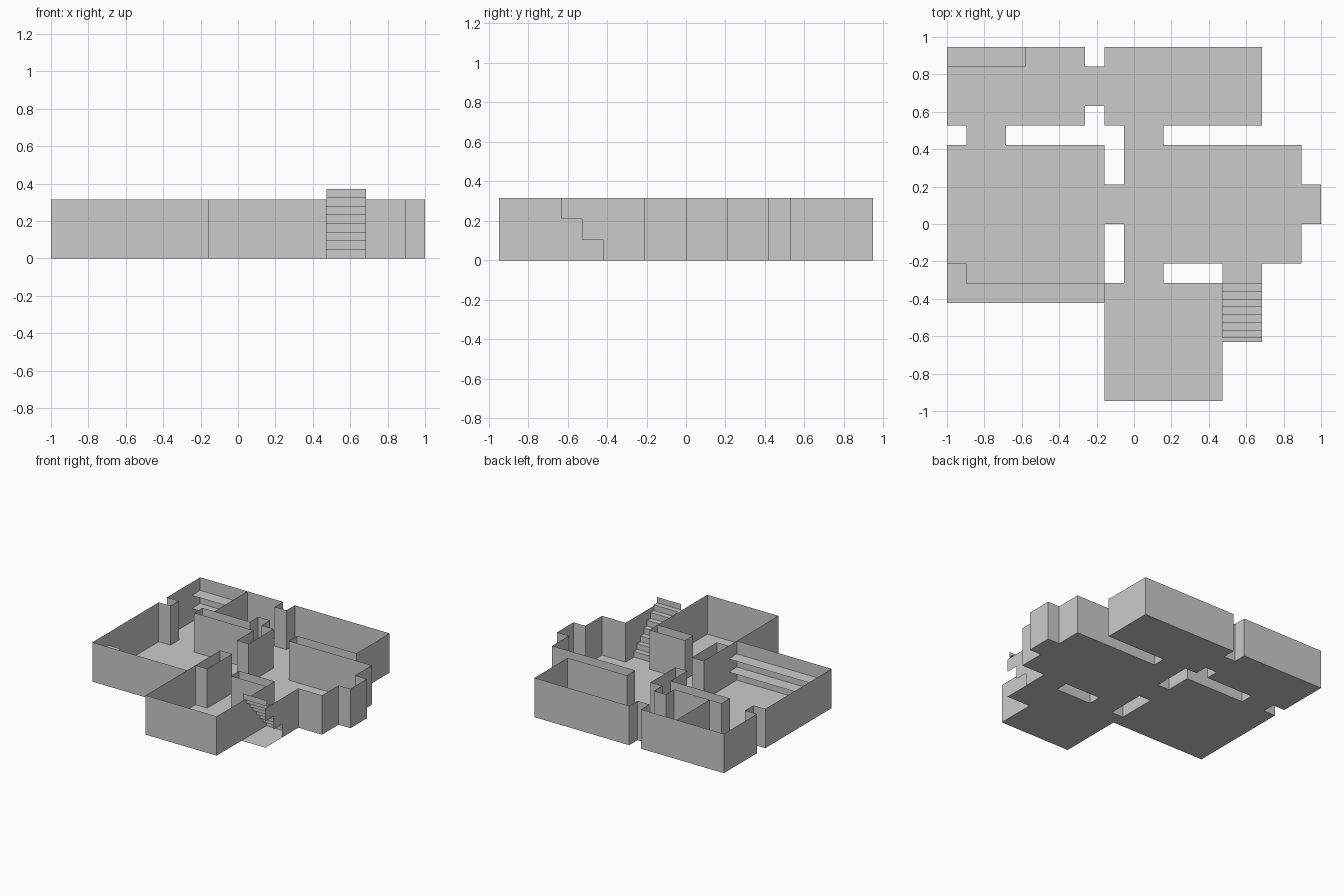
import bpy, bmesh

if "Cube" in bpy.data.objects:
    bpy.data.objects.remove(bpy.data.objects["Cube"])

U = 2 / 19            # one floor-plan grid cell
H = 3                 # wall height in cells


def pos(i, j, k):
    return (i * U - 1, (j - 9) * U, k * U)


def make(name, quads):
    """Build one thin-surface object from quads given in grid units."""
    bm = bmesh.new()
    for q in quads:
        bm.faces.new([bm.verts.new(pos(*p)) for p in q])
    bmesh.ops.remove_doubles(bm, verts=bm.verts, dist=1e-4)
    bmesh.ops.dissolve_limit(bm, angle_limit=0.01, verts=bm.verts, edges=bm.edges)
    me = bpy.data.meshes.new(name)
    bm.to_mesh(me)
    bm.free()
    ob = bpy.data.objects.new(name, me)
    bpy.context.collection.objects.link(ob)
    return ob


def flat(x0, y0, x1, y1, z=0):
    return [(x0, y0, z), (x1, y0, z), (x1, y1, z), (x0, y1, z)]


def upright(x0, y0, x1, y1, z0=0, z1=H):
    return [(x0, y0, z0), (x1, y1, z0), (x1, y1, z1), (x0, y0, z1)]


# rooms and doorways as x0, y0, x1, y1
rooms = {
    "back_left_room": (0, 14, 7, 18), "back_right_room": (8, 14, 16, 18),
    "left_room": (0, 5, 8, 13), "middle_room": (9, 7, 18, 13),
    "front_room": (8, 0, 14, 6),
}
passages = {
    "back_doorway": (7, 15, 8, 17), "left_doorway": (1, 13, 3, 14),
    "middle_doorway": (8, 9, 9, 11), "hall_doorway": (9, 13, 11, 14),
    "front_doorway": (9, 6, 11, 7), "entry_porch": (18, 9, 19, 11),
    "stair_landing": (14, 6, 16, 7),
}
areas = {**rooms, **passages}
for name, r in areas.items():
    make(name + "_floor", [flat(*r)])
make("stairwell_floor", [flat(14, 3, 16, 6)])

# outer walls: every cell edge with floor on one side only
cells = {(x, y) for a, b, c, d in areas.values()
         for x in range(a, c) for y in range(b, d)}
walls = []
for x, y in sorted(cells):
    edges = {(-1, 0): (x, y, x, y + 1), (1, 0): (x + 1, y, x + 1, y + 1),
             (0, -1): (x, y, x + 1, y), (0, 1): (x, y + 1, x + 1, y + 1)}
    for (dx, dy), e in edges.items():
        stair_opening = y == 6 and dy == -1 and x in (14, 15)
        if (x + dx, y + dy) not in cells and not stair_opening:
            walls.append(upright(*e))
make("walls", walls)

# inner partitions
make("back_left_partition", [upright(4, 14, 4, 18)])
make("front_partition", [upright(8, 5, 8, 6)])

# stepped wall beside the stairs
make("stair_side_wall", [upright(16, y, 16, y + 1, z, H)
                         for y, z in ((3, 2), (4, 1), (5, 0))])

# stairs: open risers and treads climbing to the front
rise, run, steps = 0.44, 0.4, 8
stairs = []
for k in range(steps):
    y = 6 - k * run
    stairs.append(upright(14, y, 16, y, k * rise, (k + 1) * rise))
    if k < steps - 1:
        stairs.append(flat(14, y - run, 16, y, (k + 1) * rise))
make("stairs", stairs)

# thin shelves at two heights
for n, z in (("lower", 1), ("upper", 2)):
    make(n + "_back_shelf", [flat(0, 17, 4, 18, z)])
    make(n + "_corner_shelf", [flat(0, 5, 8, 6, z), flat(0, 6, 1, 7, z)])
